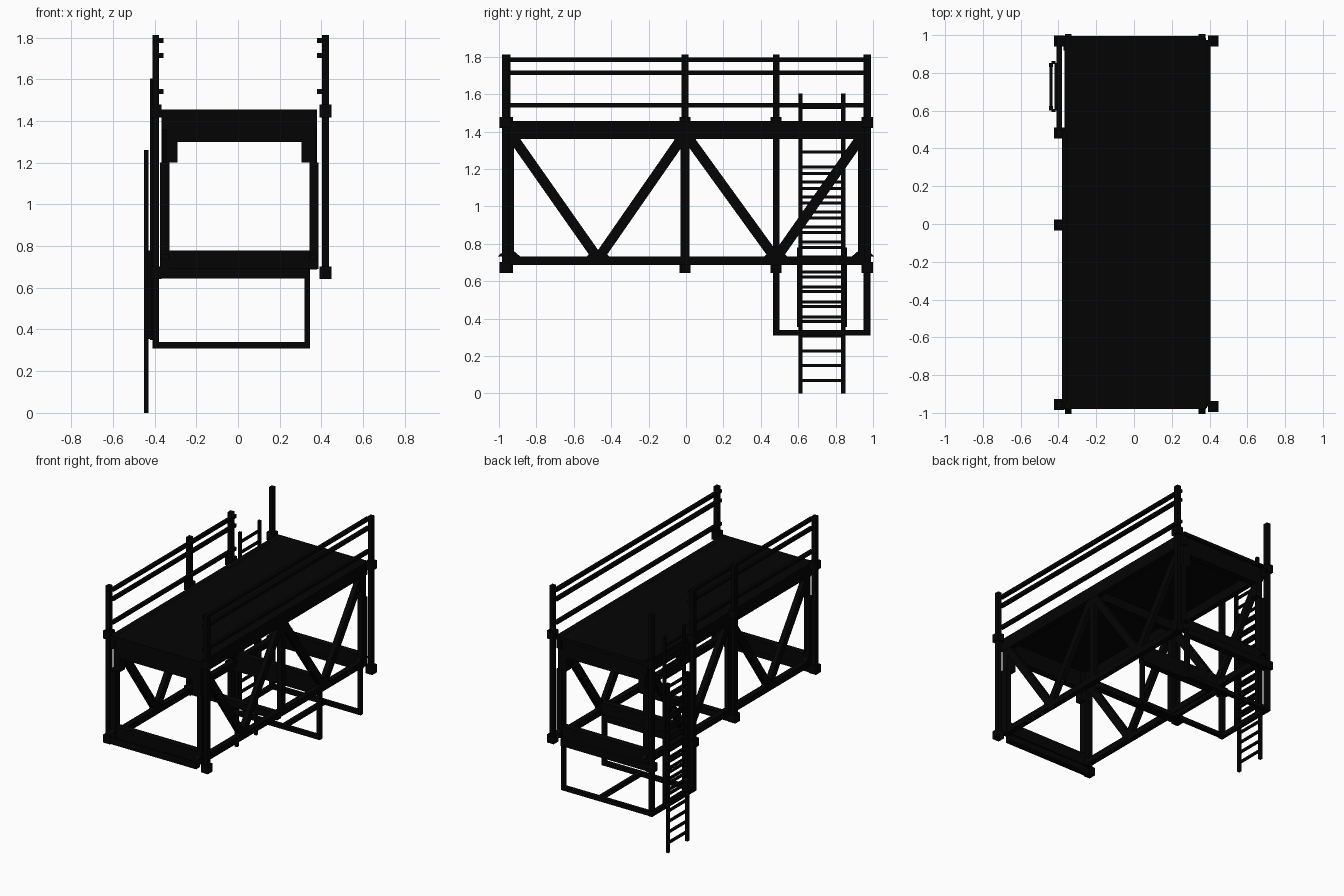
import bpy, bmesh
from mathutils import Vector, Matrix

if "Cube" in bpy.data.objects:
    bpy.data.objects.remove(bpy.data.objects["Cube"])

# Near-black painted steel
paint = bpy.data.materials.new("black_paint")
paint.diffuse_color = (0.0012, 0.0012, 0.0012, 1)
paint.use_nodes = True
paint.node_tree.nodes["Principled BSDF"].inputs["Base Color"].default_value = paint.diffuse_color


def finish(name, bm):
    me = bpy.data.meshes.new(name)
    bm.to_mesh(me)
    bm.free()
    me.materials.append(paint)
    ob = bpy.data.objects.new(name, me)
    bpy.context.collection.objects.link(ob)
    return ob


def box(name, x0, x1, y0, y1, z0, z1):
    bm = bmesh.new()
    bmesh.ops.create_cube(bm, size=1)
    bmesh.ops.scale(bm, vec=(x1 - x0, y1 - y0, z1 - z0), verts=bm.verts)
    bmesh.ops.translate(bm, vec=((x0 + x1) / 2, (y0 + y1) / 2, (z0 + z1) / 2), verts=bm.verts)
    return finish(name, bm)


def post(name, x, y, z0, z1, w=0.032, d=0.036):
    return box(name, x - w / 2, x + w / 2, y - d / 2, y + d / 2, z0, z1)


def brace(name, x, a, b, wx=0.036, w=0.054):
    # slanted bar in a plane of constant x, between (y, z) points
    a, b = Vector((x, *a)), Vector((x, *b))
    zax = (b - a).normalized()
    xax = Vector((1, 0, 0))
    rot = Matrix((xax, zax.cross(xax), zax)).transposed().to_4x4()
    bm = bmesh.new()
    bmesh.ops.create_cube(bm, size=1)
    bmesh.ops.scale(bm, vec=(wx, w, (b - a).length), verts=bm.verts)
    bmesh.ops.transform(bm, matrix=Matrix.Translation((a + b) / 2) @ rot, verts=bm.verts)
    return finish(name, bm)


def gusset(name, x, y, z, up):
    # small tapered plate at a truss node
    bm = bmesh.new()
    pts = [(y - 0.06, z), (y + 0.06, z), (y + 0.025, z + up), (y - 0.025, z + up)]
    f = bm.faces.new([bm.verts.new((x - 0.018, *p)) for p in pts])
    r = bmesh.ops.extrude_face_region(bm, geom=[f])
    bmesh.ops.translate(bm, vec=(0.036, 0, 0),
                        verts=[v for v in r['geom'] if isinstance(v, bmesh.types.BMVert)])
    bmesh.ops.recalc_face_normals(bm, faces=bm.faces)
    return finish(name, bm)


# Deck plate, end beams and joist
box("deck_plate", -0.365, 0.375, -0.98, 0.995, 1.43, 1.455)
for y0, y1 in ((-0.975, -0.925), (0.925, 0.975)):
    box("deck_end_beam", -0.345, 0.36, y0, y1, 1.30, 1.45)
box("deck_joist", -0.345, 0.36, -0.02, 0.02, 1.36, 1.43)

# Side trusses
nodes = [(-0.94, 1.39), (-0.47, 0.72), (-0.005, 1.39), (0.48, 0.72), (0.95, 1.39)]
for side, x in (("left", -0.348), ("right", 0.36)):
    box(side + "_top_chord", x - 0.02, x + 0.02, -0.98, 0.985, 1.36, 1.456)
    box(side + "_bottom_chord", x - 0.02, x + 0.02, -0.97, 0.97, 0.687, 0.733)
    sleeve = x + (0.005 if x > 0 else -0.003)
    for y in (-0.947, 0.947):
        post(side + "_post_sleeve", sleeve, y, 0.69, 1.2, 0.044, 0.055)
        gusset(side + "_end_gusset", x, y, 0.733, 0.03)
    post(side + "_middle_post", x, -0.005, 0.69, 1.37, 0.036, 0.05)
    for a, b in zip(nodes, nodes[1:]):
        brace(side + "_diagonal", x, a, b)
    for y, z in nodes:
        if abs(y) < 0.9:
            gusset(side + "_gusset", x, y, 0.733 if z < 1 else 1.36, 0.035 if z < 1 else -0.035)
    # corner brackets carrying the deck
    edge, inner = (-0.345, -0.29) if x < 0 else (0.375, 0.305)
    for y in (-0.947, 0.947):
        box(side + "_corner_bracket", min(edge, inner), max(edge, inner), y - 0.027, y + 0.027, 1.2, 1.44)

# Lower cross beams and outrigger tubes
for y in (-0.945, 0.48, 0.945):
    box("lower_cross_beam", -0.37, 0.38, y - 0.025, y + 0.025, 0.69, 0.78)
for y in (-0.955, 0.0, 0.485, 0.97):
    box("outrigger_tube", -0.42, 0.34, y - 0.024, y + 0.024, 0.645, 0.695)

# Railing posts with sockets
left_posts = [(-0.955, 0.65), (-0.005, 0.65), (0.482, 0.31), (0.968, 0.31)]
right_posts = [(-0.967, 0.65), (0.97, 0.65)]
for side, x, posts in (("left", -0.395, left_posts), ("right", 0.42, right_posts)):
    for y, z0 in posts:
        post(side + "_rail_post", x, y, z0, 1.812)
        for z in (1.418, 0.643):
            post(side + "_socket", x, y, z, z + 0.06, 0.056, 0.058)

# Handrails: the left run stops short to leave the ladder opening
for z in (1.785, 1.715, 1.541):
    box("left_handrail", -0.381, -0.357, -0.955, 0.495, z - 0.012, z + 0.012)
    box("right_handrail", 0.38, 0.406, -0.967, 0.975, z - 0.012, z + 0.012)

# Hanging frame under the ladder bay
for y in (0.485, 0.968):
    box("hanging_bottom_bar", -0.41, 0.345, y - 0.015, y + 0.015, 0.31, 0.34)
    post("hanging_leg", 0.332, y, 0.31, 0.70, 0.026, 0.03)
for x in (-0.395, 0.035):
    box("hanging_side_bar", x - 0.015, x + 0.015, 0.485, 0.968, 0.31, 0.34)


# Two sliding ladders
def ladder(name, x, z0, z1, rungs):
    for y in (0.613, 0.841):
        post(name + "_rail", x, y, z0, z1, 0.02, 0.022)
    for z in rungs:
        box(name + "_rung", x - 0.008, x + 0.008, 0.613, 0.841, z - 0.008, z + 0.008)


ladder("lower_ladder", -0.44, 0.0, 1.26, [0.07 + 0.079 * i for i in range(15)])
ladder("upper_ladder", -0.412, 0.35, 1.605, [0.41 + 0.08 * i for i in range(15)])
# Guide sleeves joining the ladders
for y in (0.602, 0.854):
    post("ladder_guide", -0.426, y, 0.355, 0.78, 0.022, 0.016)
